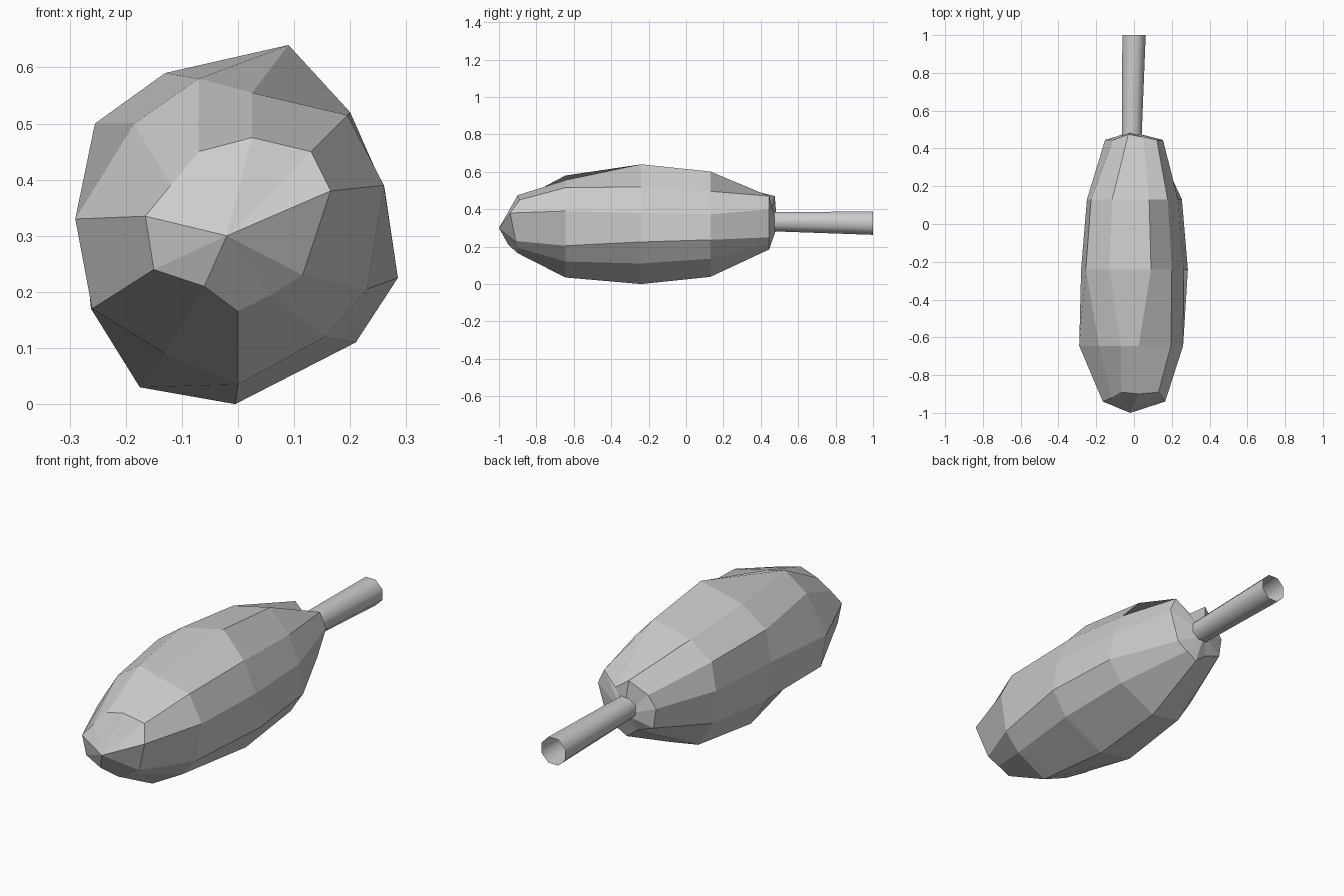
import bpy, bmesh
from math import cos, sin, tau
from mathutils import Vector

if "Cube" in bpy.data.objects:
    bpy.data.objects.remove(bpy.data.objects["Cube"])


def make_object(name, bm):
    mesh = bpy.data.meshes.new(name)
    bm.to_mesh(mesh)
    bm.free()
    obj = bpy.data.objects.new(name, mesh)
    bpy.context.collection.objects.link(obj)
    return obj


def loft(bm, sections):
    rings = [[bm.verts.new(p) for p in s] for s in sections]
    for a, b in zip(rings, rings[1:]):
        n = len(a)
        for i in range(n):
            j = (i + 1) % n
            bm.faces.new((a[i], a[j], b[j], b[i]))
    return rings


def cap(bm, ring, tip):
    t = bm.verts.new(tip)
    for i in range(len(ring)):
        bm.faces.new((ring[i], ring[(i + 1) % len(ring)], t))


# Body cross-sections (x, z), clockwise from the top
nose = [(.025, .475), (.13, .45), (.165, .38), (.115, .23), (.06, .195), (0, .165),
        (-.06, .21), (-.15, .24), (-.165, .335), (-.12, .39), (-.07, .45)]
nose_y = [-.90, -.89, -.94, -.91, -.90, -.90, -.95, -.93, -.94, -.92, -.89]
shoulder = [(.025, .555), (.195, .515), (.26, .39), (.23, .205), (.155, .12), (0, .035),
            (-.13, .09), (-.26, .17), (-.29, .33), (-.185, .5), (-.07, .58)]
middle = [(.09, .64), (.2, .52), (.262, .38), (.285, .225), (.21, .11), (-.005, 0),
          (-.175, .03), (-.262, .17), (-.28, .35), (-.255, .5), (-.13, .59)]

sections = [
    [Vector((x, y, z)) for (x, z), y in zip(nose, nose_y)],
    [Vector((x, -.645, z)) for x, z in shoulder],
    [Vector((x, -.24, z)) for x, z in middle],
    [Vector((x * .89, .13, .32 + (z - .32) * .88)) for x, z in middle],
    [Vector((x * .93, .445, z + .02)) for x, z in nose],
]
# Notch above the tube at the rear
sections[4][0] = Vector((.05, .46, .41))
sections[4][-1] = Vector((-.03, .475, .47))

bm = bmesh.new()
rings = loft(bm, sections)
cap(bm, rings[0], (-.02, -1, .30))
cap(bm, rings[-1], (-.015, .488, .31))
bmesh.ops.recalc_face_normals(bm, faces=bm.faces)
make_object("faceted_body", bm)

# Open, slightly flared rear tube with its faces turned inward
bm = bmesh.new()
tube = []
for x, y, z, r in [(-.013, .40, .335, .055), (0, 1, .325, .067)]:
    tube.append([(x + r * cos(tau * (i + .5) / 8), y, z + r * sin(tau * (i + .5) / 8))
                 for i in range(8)])
loft(bm, tube)
axis = Vector((0, .7, .33))
for f in bm.faces:
    f.normal_update()
    f.smooth = True
    if f.normal.dot(f.calc_center_median() - axis) > 0:
        f.normal_flip()
make_object("rear_tube", bm)
